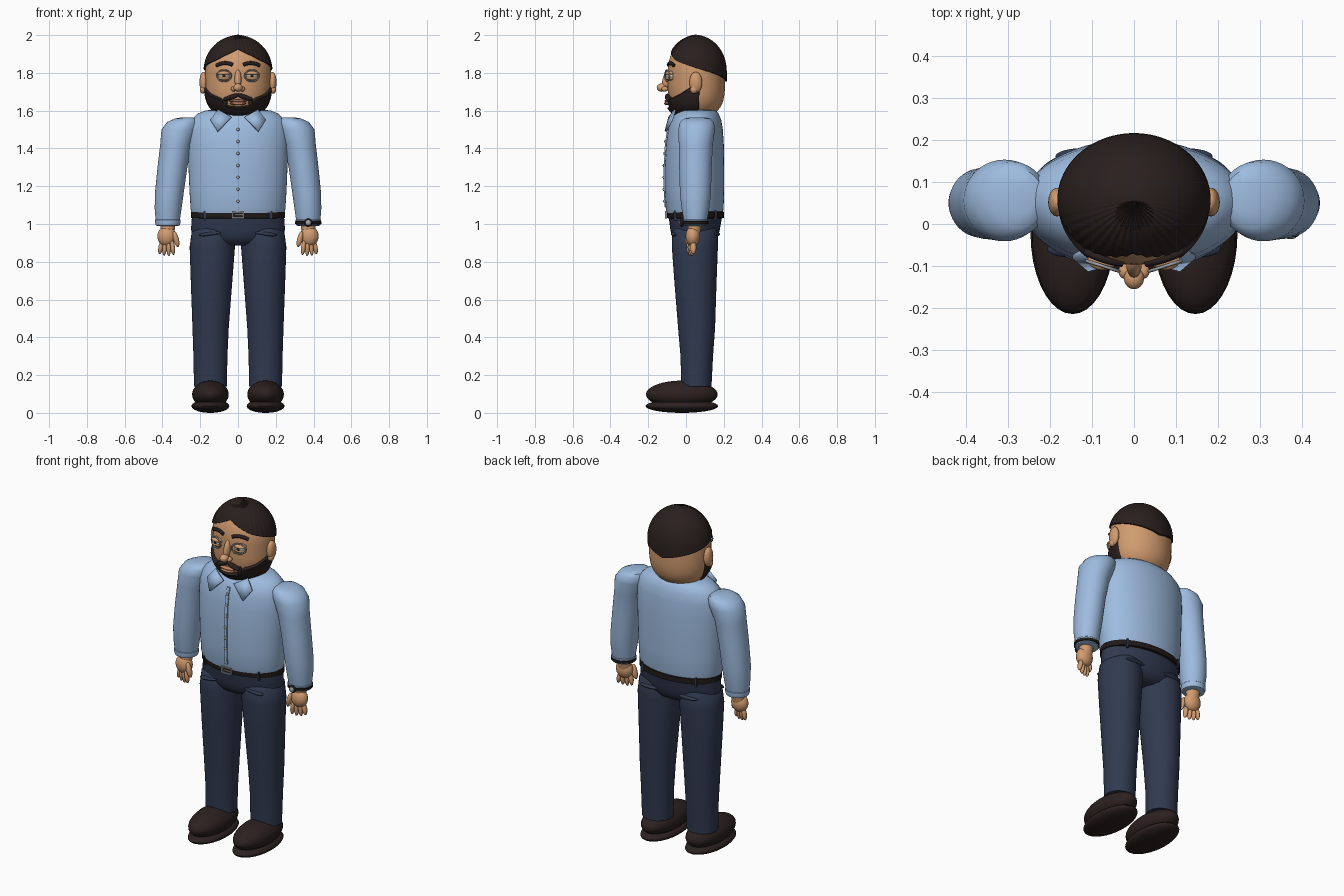
import bpy, bmesh
from math import sin, cos, pi, radians, sqrt
from mathutils import Vector, Matrix

if "Cube" in bpy.data.objects:
    bpy.data.objects.remove(bpy.data.objects["Cube"])


def material(name, *rgb):
    m = bpy.data.materials.new(name)
    m.use_nodes = True
    m.diffuse_color = (*rgb, 1)
    node = m.node_tree.nodes["Principled BSDF"]
    node.inputs["Base Color"].default_value = (*rgb, 1)
    node.inputs["Roughness"].default_value = 0.7
    return m


SKIN = material("skin", 0.64, 0.33, 0.16)
HAIR = material("dark hair", 0.022, 0.014, 0.013)
SHIRT = material("light blue cloth", 0.34, 0.50, 0.74)
PANTS = material("navy cloth", 0.030, 0.042, 0.080)
SHOE = material("dark brown leather", 0.025, 0.015, 0.014)
BELT = material("black leather", 0.014, 0.010, 0.009)
METAL = material("grey metal", 0.35, 0.36, 0.38)
WHITE = material("eye white", 0.75, 0.72, 0.68)
LIPS = material("lips", 0.50, 0.22, 0.13)
BUTTON = material("button", 0.45, 0.42, 0.36)


def finish(name, bm, mat, angle=40):
    bmesh.ops.remove_doubles(bm, verts=bm.verts, dist=1e-5)
    bmesh.ops.recalc_face_normals(bm, faces=bm.faces)
    me = bpy.data.meshes.new(name)
    bm.to_mesh(me)
    bm.free()
    me.shade_smooth()
    me.set_sharp_from_angle(angle=radians(angle))
    me.materials.append(mat)
    ob = bpy.data.objects.new(name, me)
    bpy.context.collection.objects.link(ob)
    return ob


def grid(name, rows, mat, cap=False, angle=40):
    """Skin a list of equally long point rows; cap closes both end rings."""
    bm = bmesh.new()
    vs = [[bm.verts.new(p) for p in row] for row in rows]
    for a, b in zip(vs, vs[1:]):
        for i in range(len(a) - (0 if cap else 1)):
            j = (i + 1) % len(a)
            bm.faces.new((a[i], a[j], b[j], b[i]))
    if cap:
        bm.faces.new(vs[0])
        bm.faces.new(vs[-1])
    return finish(name, bm, mat, angle)


def loft(name, sections, mat, n=40):
    """Stack of ellipses: z, centre x, centre y, radius x, radius y."""
    ring = [2 * pi * i / n for i in range(n)]
    return grid(name, [[(cx + rx * cos(t), cy + ry * sin(t), z) for t in ring]
                       for z, cx, cy, rx, ry in sections], mat, True)


def ball(name, loc, radii, mat, tilt=0.0, axis='Y', seg=28):
    bm = bmesh.new()
    bmesh.ops.create_uvsphere(bm, u_segments=seg, v_segments=seg // 2, radius=1)
    bm.transform(Matrix.Translation(loc) @ Matrix.Rotation(tilt, 4, axis) @ Matrix.Diagonal((*radii, 1)))
    return finish(name, bm, mat)


def box(name, loc, size, mat, bevel=0.0):
    bm = bmesh.new()
    bmesh.ops.create_cube(bm, size=1)
    bm.transform(Matrix.Translation(loc) @ Matrix.Diagonal((*size, 1)))
    if bevel:
        bmesh.ops.bevel(bm, geom=bm.edges[:], offset=bevel, segments=2, affect='EDGES')
    return finish(name, bm, mat)


def tube(name, pts, r, mat, closed=False):
    cu = bpy.data.curves.new(name, 'CURVE')
    cu.dimensions = '3D'
    cu.bevel_depth, cu.bevel_resolution = r, 2
    cu.use_fill_caps = True
    sp = cu.splines.new('POLY')
    sp.points.add(len(pts) - 1)
    for p, co in zip(sp.points, pts):
        p.co = (*co, 1)
    sp.use_cyclic_u = closed
    cu.materials.append(mat)
    ob = bpy.data.objects.new(name, cu)
    bpy.context.collection.objects.link(ob)
    return ob


# Head surface: angle 0 faces front
TOP, MID, LOW = 1.992, 1.80, 1.555


def head_point(a, z, off=0.0):
    if z >= MID:
        f = sqrt(max(0, 1 - ((z - MID) / (TOP - MID)) ** 2.2))
        z += off * (1 - f)
    else:
        f = sqrt(max(0, 1 - ((MID - z) / (MID - LOW)) ** 4))
        z -= off * (1 - f)
    return ((0.174 + off) * f * sin(a), 0.055 - (0.152 + off) * f * cos(a), z)


def ramp(a, keys):
    """Linear lookup by degrees away from the front."""
    d = abs(a) * 180 / pi
    for (d0, z0), (d1, z1) in zip(keys, keys[1:]):
        if d <= d1:
            return z0 + (z1 - z0) * (d - d0) / (d1 - d0)
    return keys[-1][1]


def span(lo, hi, n):
    return [lo + (hi - lo) * i / n for i in range(n + 1)]


def ease(t):
    return (1 - cos(pi * t)) / 2


around = span(-pi, pi, 56)
grid("head", [[head_point(a, LOW + (TOP - LOW) * ease(t)) for a in around]
              for t in span(0, 1, 28)], SKIN)

# Hair cap with combed ridges at the front
hairline = [(0, 1.925), (45, 1.865), (90, 1.825), (180, 1.755)]


def hair_point(a, t):
    z = ramp(a, hairline)
    ridge = 0.0022 * sin(40 * a) * max(0, cos(a))
    return head_point(a, z + (TOP - z) * sin(t * pi / 2), 0.009 + ridge if t > 0 else -0.004)


grid("hair", [[hair_point(a, t) for a in span(-pi, pi, 200)]
              for t in [0, 0.001] + span(0.05, 1, 19)], HAIR)

# Beard wraps the jaw from ear to ear
beard_top = [(0, 1.622), (20, 1.628), (32, 1.668), (55, 1.69), (90, 1.745), (100, 1.75)]
jaw = span(radians(-97), radians(97), 60)


def beard_point(i, a, t):
    edge = t in (0, 1) or i in (0, len(jaw) - 1)
    off = -0.004 if edge else 0.008 + 0.024 * max(0, cos(a)) ** 2
    return head_point(a, LOW + (ramp(a, beard_top) - LOW) * t, off)


grid("beard", [[beard_point(i, a, t) for i, a in enumerate(jaw)]
               for t in span(0, 1, 16)], HAIR, angle=60)

# Mouth and nose
ball("upper_lip", (0, -0.098, 1.651), (0.048, 0.016, 0.008), LIPS)
ball("lower_lip", (0, -0.098, 1.638), (0.042, 0.018, 0.009), LIPS)
ball("nose_bridge", (0, -0.100, 1.765), (0.018, 0.024, 0.055), SKIN, -0.25, 'X')
ball("nose_tip", (0, -0.128, 1.722), (0.024, 0.027, 0.022), SKIN)
loft("neck", [(1.52, 0, 0.06, 0.1, 0.075), (1.62, 0, 0.06, 0.1, 0.075)], SKIN)

for s, side in ((1, "left_"), (-1, "right_")):
    # Face details
    ball(side + "nostril", (s * 0.022, -0.112, 1.715), (0.015, 0.018, 0.014), SKIN)
    ball(side + "moustache", (s * 0.034, -0.094, 1.672), (0.044, 0.018, 0.013), HAIR, s * 0.35)
    ball(side + "moustache_end", (s * 0.068, -0.080, 1.645), (0.012, 0.016, 0.028), HAIR)
    ball(side + "eye", (s * 0.074, -0.081, 1.785), (0.032, 0.026, 0.022), WHITE)
    ball(side + "iris", (s * 0.074, -0.103, 1.785), (0.010, 0.006, 0.010), HAIR)
    ball(side + "upper_eyelid", (s * 0.074, -0.084, 1.797), (0.036, 0.026, 0.014), SKIN)
    ball(side + "lower_eyelid", (s * 0.074, -0.083, 1.772), (0.034, 0.026, 0.012), SKIN)
    tube(side + "eye_rim", [(s * (0.074 + 0.038 * cos(t)), -0.100 + 0.012 * cos(t), 1.785 + 0.030 * sin(t))
                            for t in span(0, 2 * pi, 32)[:-1]], 0.004, METAL, True)
    brow = [(s * x, -0.094 + 2.2 * x * x, 1.852 - 6 * (x - 0.068) ** 2) for x in span(0.028, 0.115, 8)]
    tube(side + "eyebrow", brow, 0.010, HAIR)
    ball(side + "ear", (s * 0.183, 0.052, 1.75), (0.021, 0.034, 0.056), SKIN)
    ball(side + "ear_lobe", (s * 0.186, 0.042, 1.712), (0.016, 0.02, 0.022), SKIN)

    # Shirt collar leaf
    bm = bmesh.new()
    bm.faces.new([bm.verts.new((s * x, y, z)) for x, y, z in (
        (0.105, -0.058, 1.605), (0.035, -0.088, 1.565), (0.108, -0.108, 1.49), (0.146, -0.076, 1.55))])
    leaf = finish(side + "collar", bm, SHIRT)
    mod = leaf.modifiers.new("thickness", 'SOLIDIFY')
    mod.thickness, mod.offset = 0.012, 0

    # Sleeve and cuff
    loft(side + "sleeve", [(z, s * cx, cy, rx, ry) for z, cx, cy, rx, ry in (
        (1.565, 0.265, 0.06, 0.03, 0.035), (1.558, 0.275, 0.06, 0.06, 0.07),
        (1.54, 0.290, 0.058, 0.085, 0.09), (1.50, 0.308, 0.056, 0.097, 0.097),
        (1.42, 0.328, 0.052, 0.084, 0.09), (1.30, 0.347, 0.050, 0.079, 0.086),
        (1.16, 0.364, 0.050, 0.076, 0.082), (1.08, 0.370, 0.050, 0.071, 0.073),
        (1.02, 0.372, 0.050, 0.064, 0.062))], SHIRT)
    loft(side + "cuff", [(z, s * 0.372, 0.05, r, r - 0.002) for z, r in (
        (0.99, 0.055), (0.993, 0.063), (1.005, 0.067), (1.022, 0.067), (1.03, 0.06))], SHIRT)

    # Hand
    loft(side + "wrist", [(0.93, s * 0.374, 0.04, 0.036, 0.03), (1.01, s * 0.372, 0.048, 0.04, 0.038)], SKIN)
    ball(side + "palm", (s * 0.377, 0.036, 0.935), (0.050, 0.038, 0.054), SKIN)
    for i, length in enumerate((0.040, 0.046, 0.044, 0.036)):
        ball(f"{side}finger_{i + 1}", (s * (0.346 + 0.021 * i), 0.018 + 0.007 * i, 0.876),
             (0.0125, 0.016, length), SKIN, s * (0.12 - 0.1 * i), seg=16)
    ball(side + "thumb", (s * 0.328, 0.012, 0.920), (0.015, 0.018, 0.044), SKIN, s * 0.25, seg=16)

    # Trouser leg with pockets and belt loop
    loft(side + "trouser_leg", [(z, s * cx, cy, rx, ry) for z, cx, cy, rx, ry in (
        (0.985, 0.128, 0.05, 0.09, 0.10), (0.96, 0.130, 0.048, 0.115, 0.12),
        (0.88, 0.136, 0.047, 0.120, 0.122), (0.70, 0.140, 0.050, 0.110, 0.112),
        (0.45, 0.145, 0.056, 0.096, 0.098), (0.30, 0.146, 0.057, 0.090, 0.086),
        (0.14, 0.146, 0.055, 0.087, 0.080))], PANTS)
    ball(side + "front_pocket", (s * 0.145, -0.060, 0.948), (0.062, 0.02, 0.011), PANTS, s * 0.12)
    ball(side + "back_pocket", (s * 0.125, 0.160, 0.945), (0.062, 0.02, 0.011), PANTS)
    for y, name in ((-0.055, "front"), (0.155, "back")):
        box(f"{side}{name}_belt_loop", (s * 0.175, y, 1.045), (0.012, 0.016, 0.055), PANTS, 0.003)

    # Shoe
    ball(side + "shoe", (s * 0.146, -0.022, 0.098), (0.097, 0.190, 0.073), SHOE, seg=36)
    ball(side + "sole", (s * 0.146, -0.022, 0.036), (0.100, 0.192, 0.036), SHOE, seg=36)

# Torso and hips
loft("shirt_body", [(1.05, 0, 0.047, 0.243, 0.146), (1.08, 0, 0.046, 0.251, 0.153),
                    (1.18, 0, 0.045, 0.257, 0.157), (1.30, 0, 0.045, 0.262, 0.157),
                    (1.42, 0, 0.047, 0.266, 0.153), (1.50, 0, 0.050, 0.264, 0.145),
                    (1.55, 0, 0.054, 0.250, 0.133), (1.585, 0, 0.058, 0.212, 0.114),
                    (1.60, 0, 0.060, 0.175, 0.098), (1.607, 0, 0.060, 0.12, 0.08)], SHIRT, 56)
loft("trouser_hips", [(0.885, 0, 0.048, 0.10, 0.07), (0.90, 0, 0.048, 0.17, 0.10),
                      (0.93, 0, 0.048, 0.235, 0.121), (0.97, 0, 0.048, 0.249, 0.131),
                      (1.05, 0, 0.050, 0.243, 0.143)], PANTS, 56)
loft("belt", [(z, 0, 0.05, 0.245 + d, 0.147 + d) for z, d in (
    (1.030, -0.004), (1.033, 0.004), (1.064, 0.004), (1.067, -0.004))], BELT, 56)

# Buckle frame and prong
for s in (1, -1):
    box("buckle_side", (s * 0.029, -0.106, 1.049), (0.008, 0.012, 0.042), METAL, 0.002)
    box("buckle_bar", (0, -0.106, 1.049 + s * 0.017), (0.064, 0.012, 0.008), METAL, 0.002)
box("buckle_prong", (0.004, -0.108, 1.049), (0.042, 0.008, 0.006), METAL)

# Button placket follows the chest
chest = [(1.09, -0.109), (1.18, -0.113), (1.30, -0.113), (1.42, -0.107), (1.50, -0.096), (1.535, -0.086)]
grid("placket", [[(x, y - d, z) for x, d in ((-0.009, -0.01), (-0.009, 0.005), (0.009, 0.005), (0.009, -0.01))]
                 for z, y in chest], SHIRT, True)
for i, z in enumerate(span(1.12, 1.50, 6)):
    y = next(y0 + (y1 - y0) * (z - z0) / (z1 - z0)
             for (z0, y0), (z1, y1) in zip(chest, chest[1:]) if z <= z1 + 1e-6)
    ball(f"button_{i + 1}", (0, y - 0.006, z), (0.008, 0.005, 0.008), BUTTON, seg=12)

# Watch on the left wrist
loft("watch_strap", [(z, 0.372, 0.05, r, r - 0.002) for z, r in (
    (0.998, 0.064), (1.0, 0.070), (1.014, 0.070), (1.016, 0.064))], BELT)
ball("watch_case", (0.372, -0.022, 1.007), (0.022, 0.012, 0.022), BELT)
ball("watch_dial", (0.372, -0.030, 1.007), (0.014, 0.006, 0.014), METAL)
